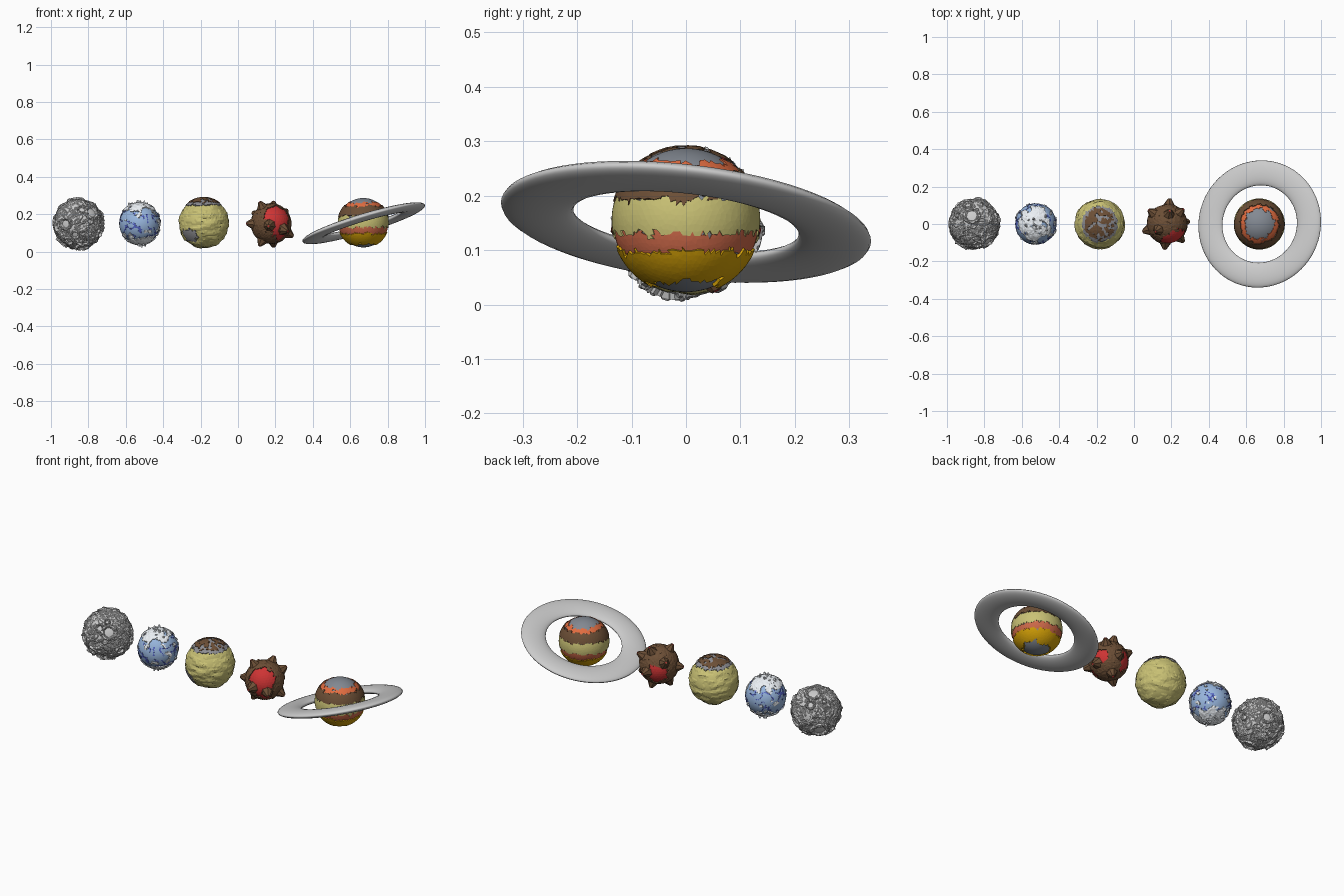
import bpy, bmesh, math, random
from mathutils import Vector, noise

if "Cube" in bpy.data.objects:
    bpy.data.objects.remove(bpy.data.objects["Cube"])

random.seed(4)


def material(name, rgb):
    m = bpy.data.materials.new(name)
    m.diffuse_color = [(c / 255) ** 2.2 for c in rgb] + [1]
    m.use_nodes = True
    m.node_tree.nodes["Principled BSDF"].inputs["Base Color"].default_value = m.diffuse_color
    return m


WATER = material("water", (150, 180, 220))
DEEP = material("deep_water", (82, 96, 190))
ICE = material("ice", (235, 240, 245))
SAND = material("sand", (200, 192, 116))
ASH = material("ash", (140, 140, 145))
BROWN = material("brown_rock", (108, 80, 57))
LAVA = material("lava", (205, 55, 55))
SLATE = material("slate", (130, 136, 145))
ORANGE = material("orange", (225, 108, 66))
SALMON = material("salmon", (205, 105, 75))
YELLOW = material("yellow", (212, 160, 15))


def finish(name, bm, centre, mat, smooth=False):
    bmesh.ops.recalc_face_normals(bm, faces=bm.faces)
    me = bpy.data.meshes.new(name)
    bm.to_mesh(me)
    bm.free()
    for p in me.polygons:
        p.use_smooth = smooth
    if mat:
        me.materials.append(mat)
    ob = bpy.data.objects.new(name, me)
    ob.location = centre
    bpy.context.collection.objects.link(ob)
    return ob


def n(d, freq, seed=0.0):
    return noise.noise(d * freq + Vector((seed, seed * 1.7, seed * 0.6)))


def near(d, target, angle):
    return d.angle(Vector(target)) < angle


def body(name, centre, sub, radius, mat, smooth=False):
    """Full globe whose radius is a function of direction."""
    bm = bmesh.new()
    bmesh.ops.create_icosphere(bm, subdivisions=sub, radius=1)
    for v in bm.verts:
        d = v.co.normalized()
        v.co = d * radius(d)
    return finish(name, bm, centre, mat, smooth)


def crust(name, centre, sub, r_in, r_out, keep, mat, rough=0.0):
    """Raised jagged patch: chosen globe faces with walls down to r_in."""
    bm = bmesh.new()
    bmesh.ops.create_icosphere(bm, subdivisions=sub, radius=1)
    jit = 0.28 * 1.1 / 2 ** (sub - 1)
    for v in bm.verts:
        v.co += Vector([random.uniform(-jit, jit) for _ in range(3)])
        v.co.normalize()
    drop = [f for f in bm.faces if not keep(f.calc_center_median().normalized())]
    bmesh.ops.delete(bm, geom=drop, context='FACES')
    for v in bm.verts:
        v.co *= r_out + random.uniform(-rough, rough)
    rim = [e for e in bm.edges if e.is_boundary]
    ext = bmesh.ops.extrude_edge_only(bm, edges=rim)
    for v in ext["geom"]:
        if isinstance(v, bmesh.types.BMVert):
            v.co = v.co.normalized() * r_in
    return finish(name, bm, centre, mat)


def spike(name, centre, d, start, length, r1, r2, sides, mat):
    """Cone standing outwards on a globe."""
    bm = bmesh.new()
    bmesh.ops.create_cone(bm, cap_ends=True, segments=sides, radius1=r1, radius2=r2, depth=length)
    d = Vector(d).normalized()
    ob = finish(name, bm, Vector(centre) + d * (start + length / 2), mat)
    ob.rotation_euler = d.to_track_quat('Z', 'Y').to_euler()
    return ob


# cratered moon
craters = [((0.55, -0.7, 0.45), 0.3), ((-0.1, 0.35, 0.93), 0.33), ((-0.6, 0.6, -0.5), 0.36),
           ((0.9, 0.2, 0.3), 0.22), ((-0.5, -0.85, 0.0), 0.25), ((0.3, 0.9, -0.2), 0.25),
           ((0.2, -0.3, -0.9), 0.3)]
craters += [([random.gauss(0, 1) for _ in range(3)], random.uniform(0.1, 0.19)) for _ in range(16)]
craters = [(Vector(c).normalized(), a) for c, a in craters]


def moon_radius(d):
    r = 0.134 + 0.0035 * round(2.2 * n(d, 3.5) + 1.5 * n(d, 9, 3))
    for c, a in craters:
        t = d.angle(c) / a
        if t < 0.7:
            return 0.131
        if t < 1.05:
            return 0.1425 + 0.004 * round(n(d, 12) * 1.5)
    return r


body("cratered_moon", (-0.855, 0, 0.149), 6, moon_radius, None)

# ice planet
C = (-0.525, 0, 0.15)
body("ice_planet_ocean", C, 5, lambda d: 0.11, WATER, True)
crust("ice_planet_deep_water", C, 5, 0.105, 0.1115,
      lambda d: abs(d.z) < 0.75 and abs(n(d, 2.6, 5) - 0.05) < 0.075 and n(d, 2, 8) > -0.12, DEEP)
crust("ice_sheets", C, 5, 0.105, 0.1155,
      lambda d: abs(d.z) + 0.5 * n(d, 3.5, 2) > 0.68 or n(d, 3.2, 11) > 0.4, ICE, 0.0015)
for i in range(26):
    a, t = random.uniform(0, 6.28), random.uniform(0, 0.75)
    d = (math.sin(t) * math.cos(a), math.sin(t) * math.sin(a), math.cos(t) * (1 if i % 5 < 3 else -1))
    spike("ice_crystal", C, d, 0.1, random.uniform(0.018, 0.03), 0.014, 0.004, 4, ICE)

# desert planet with a caldera on top
C = (-0.183, 0, 0.152)
body("desert_globe", C, 5,
     lambda d: 0.1335 + 0.0025 * round(2.5 * n(Vector((d.x, d.y, d.z * 2.2)), 2.8, 4)), SAND)
crust("caldera_ash", C, 5, 0.125, 0.1385,
      lambda d: d.z + 0.06 * n(d, 8) > 0.71, ASH, 0.0008)
crust("caldera_rock", C, 5, 0.13, 0.141,
      lambda d: d.z + 0.06 * n(d, 8, 2) > 0.8 and n(d, 6, 6) > -0.2, BROWN, 0.0008)
crust("ash_patch", C, 5, 0.125, 0.138,
      lambda d: near(d, (-0.55, -0.68, -0.5), 0.3 + 0.2 * n(d, 5)), ASH)

# volcano planet
C = (0.177, 0, 0.15)
body("lava_globe", C, 4, lambda d: 0.104, LAVA)
pools = [((0.35, -0.8, 0.35), 0.72), ((-0.45, 0.8, -0.2), 0.55), ((0.8, 0.45, -0.25), 0.38),
         ((0.4, -0.6, -0.65), 0.3)]
crust("rock_crust", C, 5, 0.098, 0.1085,
      lambda d: not any(near(d, c, a + 0.25 * n(d, 4)) for c, a in pools), BROWN, 0.0012)
volcanoes = [(-.45, -.3, .85), (-.65, .5, .4), (.6, .55, .5), (-.45, -.2, -.85), (-.95, -.3, 0),
             (.85, .1, -.5), (-.1, -1, -.1), (.1, .95, -.1), (.1, .4, -.9), (.65, -.7, -.3), (.1, .5, .85)]
for v in volcanoes:
    spike("volcano", C, v, 0.095, 0.042, 0.036, 0.01, 7, BROWN)
    spike("volcano_lava", C, v, 0.13, 0.0085, 0.007, 0.005, 6, LAVA)

# ringed banded planet
C = (0.67, 0, 0.155)
body("ringed_planet_core", C, 5, lambda d: 0.132, SLATE, True)
bands = [("orange_band", 0.62, 0.78, 0.1345, ORANGE), ("brown_band", 0.27, 0.65, 0.1385, BROWN),
         ("sand_band", -0.18, 0.31, 0.1365, SAND), ("salmon_band", -0.5, -0.14, 0.134, SALMON),
         ("yellow_band", -0.84, -0.43, 0.1385, YELLOW)]
for i, (name, lo, hi, r, mat) in enumerate(bands):
    crust(name, C, 5, 0.126, r,
          lambda d: lo < d.z + 0.1 * n(d, 6, i) < hi, mat)
bpy.ops.mesh.primitive_torus_add(major_segments=72, minor_segments=20, major_radius=0.275,
                                 minor_radius=0.067, location=(0.672, 0, 0.152))
ring = bpy.context.object
ring.name = "planet_ring"
ring.scale.z = 0.3
ring.rotation_euler = Vector((-0.3, 0.115, 1)).to_track_quat('Z', 'Y').to_euler()
bpy.ops.object.shade_smooth()
